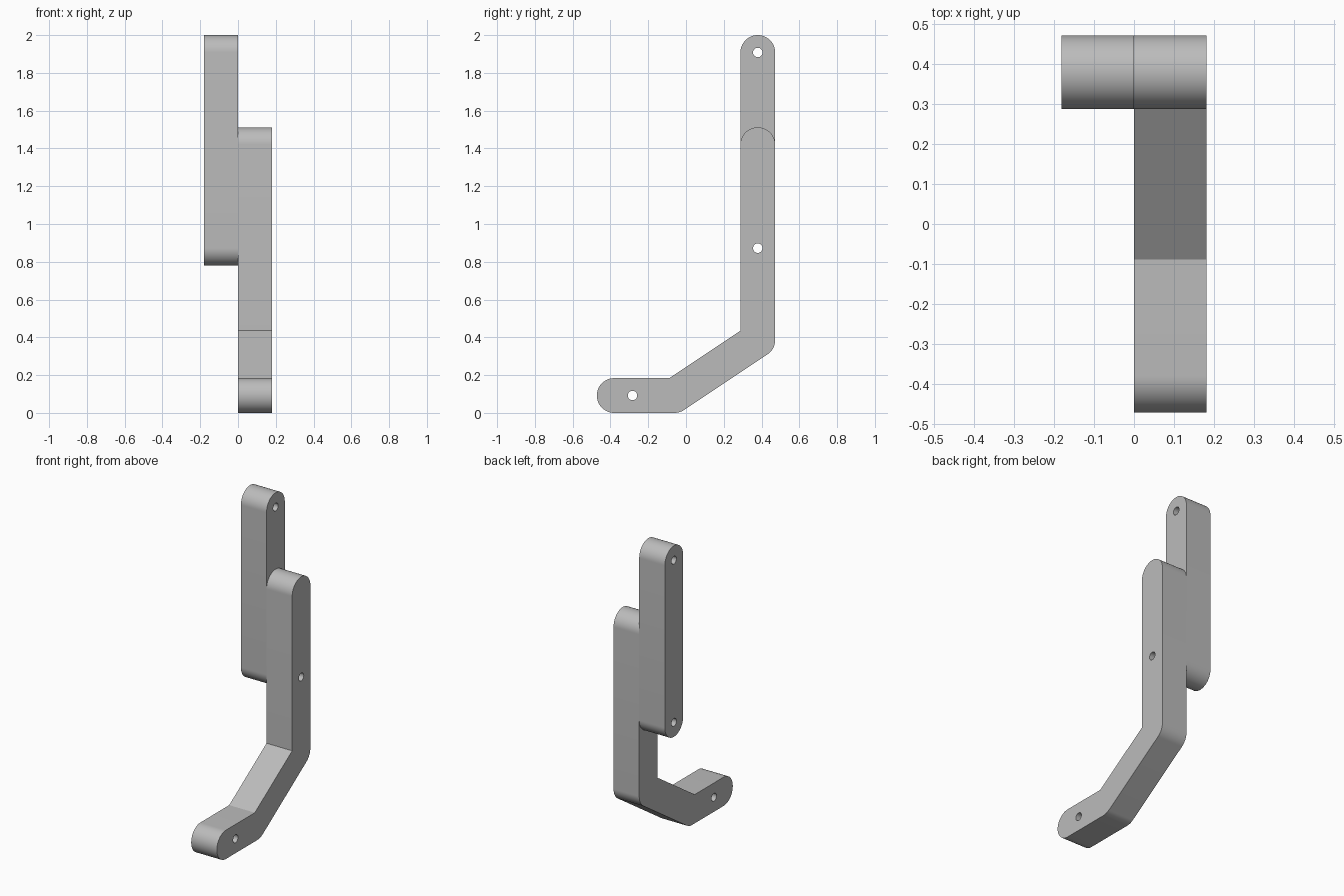
import bpy
import bmesh
from math import radians, pi, sin, cos, tan
from mathutils import Matrix

cube = bpy.data.objects.get("Cube")
if cube:
    bpy.data.objects.remove(cube, do_unlink=True)

R = 0.092           # half the width of each link
THICK = 0.181       # thickness of each link along x
HOLE_R = 0.025
Y = 0.38            # y of the upright centre line
SLOPE = radians(33.7)

grey = bpy.data.materials.new("light grey")
grey.use_nodes = True
colour = (0.5, 0.5, 0.5, 1)
grey.diffuse_color = colour
grey.node_tree.nodes["Principled BSDF"].inputs["Base Color"].default_value = colour


def arc(centre, start, end, steps):
    """Points on a link-radius arc between two angles."""
    y, z = centre
    angles = [start + (end - start) * i / steps for i in range(steps + 1)]
    return [(y + R * cos(a), z + R * sin(a)) for a in angles]


def drill(obj, y, z):
    """Cut one pin hole through the link along x."""
    bm = bmesh.new()
    bmesh.ops.create_cone(bm, cap_ends=True, segments=32, radius1=HOLE_R,
                          radius2=HOLE_R, depth=1,
                          matrix=Matrix.Translation((0, y, z)) @ Matrix.Rotation(pi / 2, 4, "Y"))
    mesh = bpy.data.meshes.new("pin_cutter")
    bm.to_mesh(mesh)
    bm.free()
    mesh.materials.append(grey)
    cutter = bpy.data.objects.new("pin_cutter", mesh)
    cutter.hide_render = True
    bpy.context.collection.objects.link(cutter)
    mod = obj.modifiers.new("pin_hole", "BOOLEAN")
    mod.operation, mod.solver, mod.object = "DIFFERENCE", "EXACT", cutter
    bpy.ops.object.modifier_apply(modifier=mod.name)
    bpy.data.objects.remove(cutter, do_unlink=True)


def link(name, outline, x, holes):
    """Extrude a side outline along x, then drill its pin holes."""
    bm = bmesh.new()
    face = bm.faces.new([bm.verts.new((x, y, z)) for y, z in outline])
    side = bmesh.ops.extrude_face_region(bm, geom=[face])["geom"]
    bmesh.ops.translate(bm, vec=(THICK, 0, 0),
                        verts=[v for v in side if isinstance(v, bmesh.types.BMVert)])
    bmesh.ops.recalc_face_normals(bm, faces=bm.faces)
    mesh = bpy.data.meshes.new(name)
    bm.to_mesh(mesh)
    bm.free()
    mesh.materials.append(grey)
    obj = bpy.data.objects.new(name, mesh)
    bpy.context.collection.objects.link(obj)
    bpy.ops.object.select_all(action="DESELECT")
    obj.select_set(True)
    bpy.context.view_layer.objects.active = obj
    for hole in holes:
        drill(obj, *hole)
    bpy.ops.object.shade_smooth_by_angle(angle=radians(25))


# Straight link with two round ends
top, pivot = (Y, 2 - R), (Y, 0.872)
link("straight_link", arc(top, 0, pi, 32) + arc(pivot, pi, 2 * pi, 32), -THICK, [top, pivot])

# Bent link: round outer bends, sharp inner bends
upper_bend = (Y, 0.386)
lower_bend = (Y - (upper_bend[1] - R) / tan(SLOPE), R)
toe = (-0.472 + R, R)
inner_upper = (Y - R, upper_bend[1] + R * tan((pi / 2 - SLOPE) / 2))
inner_lower = (lower_bend[0] - R * tan(SLOPE / 2), 2 * R)
bent = arc((Y, 1.512 - R), 0, pi, 32)
bent += [inner_upper, inner_lower]
bent += arc(toe, pi / 2, 3 * pi / 2, 32)
bent += arc(lower_bend, -pi / 2, SLOPE - pi / 2, 8)
bent += arc(upper_bend, SLOPE - pi / 2, 0, 12)
link("bent_link", bent, 0, [pivot, (-0.283, R)])
